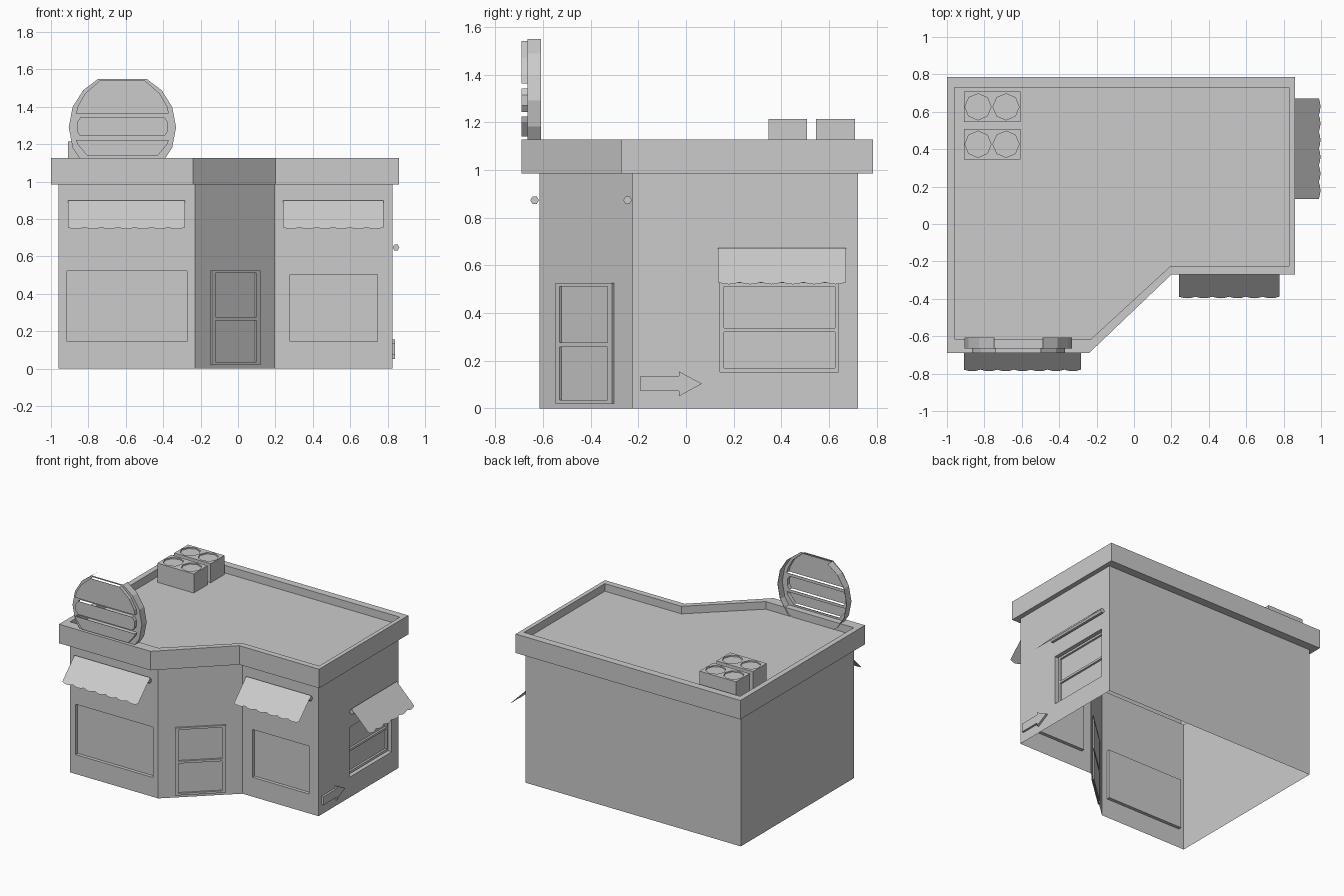
import bpy, bmesh
from math import sin, cos, pi, radians
from mathutils import Vector

if "Cube" in bpy.data.objects:
    bpy.data.objects.remove(bpy.data.objects["Cube"])


def loft(name, rings):
    """Closed solid through equal-length rings of 3D points, capped at both ends."""
    bm = bmesh.new()
    vs = [[bm.verts.new(p) for p in r] for r in rings]
    n = len(vs[0])
    for a, b in zip(vs, vs[1:]):
        for i in range(n):
            j = (i + 1) % n
            bm.faces.new((a[i], a[j], b[j], b[i]))
    bm.faces.new(vs[0][::-1])
    bm.faces.new(vs[-1])
    bmesh.ops.recalc_face_normals(bm, faces=bm.faces[:])
    return to_object(name, bm)


def to_object(name, bm):
    me = bpy.data.meshes.new(name)
    bm.to_mesh(me)
    bm.free()
    ob = bpy.data.objects.new(name, me)
    bpy.context.collection.objects.link(ob)
    return ob


def level(pts, z):
    return [(x, y, z) for x, y in pts]


def prism(name, pts, z0, z1):
    return loft(name, [level(pts, z0), level(pts, z1)])


# A wall is (origin, direction along it, outward normal)
def on_wall(wall, a, z, d):
    o, u, n = wall
    return o + u * a + n * d + Vector((0, 0, z))


def plate(name, wall, pts, d0, d1):
    return loft(name, [[on_wall(wall, a, z, d) for a, z in pts] for d in (d0, d1)])


def rect(a0, a1, z0, z1):
    return [(a0, z0), (a1, z0), (a1, z1), (a0, z1)]


def combine(ob, other, operation):
    mod = ob.modifiers.new("combine", 'BOOLEAN')
    mod.operation = operation
    mod.solver = 'EXACT'
    mod.object = other
    other.hide_render = True
    bpy.context.view_layer.update()
    dg = bpy.context.evaluated_depsgraph_get()
    me = bpy.data.meshes.new_from_object(ob.evaluated_get(dg))
    ob.modifiers.clear()
    ob.data = me
    bpy.data.objects.remove(other)


def open_side(ob, point, normal):
    """Remove the faces lying in a plane, leaving an open shell."""
    bm = bmesh.new()
    bm.from_mesh(ob.data)
    flat = [f for f in bm.faces if all(abs((v.co - point).dot(normal)) < 1e-4 for v in f.verts)]
    bmesh.ops.delete(bm, geom=flat, context='FACES')
    bm.to_mesh(ob.data)
    bm.free()


FRONT_L = (Vector((0, -0.615, 0)), Vector((1, 0, 0)), Vector((0, -1, 0)))
FRONT_R = (Vector((0, -0.225, 0)), Vector((1, 0, 0)), Vector((0, -1, 0)))
RIGHT = (Vector((0.825, 0, 0)), Vector((0, 1, 0)), Vector((1, 0, 0)))
A, B = Vector((-0.23, -0.615, 0)), Vector((0.195, -0.225, 0))
U = (B - A).normalized()
CORNER = ((A + B) / 2, U, Vector((U.y, -U.x, 0)))
ORIGIN, UP = Vector((0, 0, 0)), Vector((0, 0, 1))

# Building shell: cut-off corner, overhanging roof edge, raised rim, sunken roof
base = [(-0.96, 0.722), (-0.96, -0.615), (-0.23, -0.615), (0.195, -0.225), (0.825, -0.225), (0.825, 0.722)]
outer = [(-1, 0.785), (-1, -0.69), (-0.24, -0.69), (0.2, -0.27), (0.861, -0.27), (0.861, 0.785)]
inner = [(-0.96, 0.73), (-0.96, -0.615), (-0.23, -0.615), (0.195, -0.225), (0.83, -0.225), (0.83, 0.73)]
shop = loft("building", [level(base, 0), level(base, 0.985), level(outer, 0.985),
                         level(outer, 1.127), level(inner, 1.127), level(inner, 1.07)])

# Door frame standing out of the corner wall
combine(shop, plate("door_frame", CORNER, rect(-0.175, 0.175, 0.02, 0.525), -0.02, 0.012), 'UNION')

# Sunken windows and door panels
recesses = [
    (FRONT_L, rect(-0.915, -0.273, 0.145, 0.522), 0.025),
    (FRONT_R, rect(0.278, 0.745, 0.145, 0.503), 0.025),
    (RIGHT, rect(0.142, 0.64, 0.152, 0.525), 0.03),
    (RIGHT, rect(0.159, 0.626, 0.17, 0.32), 0.045),
    (RIGHT, rect(0.159, 0.626, 0.336, 0.51), 0.045),
    (CORNER, rect(-0.152, 0.148, 0.035, 0.258), 0.002),
    (CORNER, rect(-0.152, 0.148, 0.275, 0.51), 0.002),
]
for wall, pts, depth in recesses:
    combine(shop, plate("recess_cutter", wall, pts, -depth, 0.05), 'DIFFERENCE')
open_side(shop, ORIGIN, UP)


# Awnings: thin sloping sheets with scalloped edges, hung on rods
def awning(name, wall, a0, a1, top, scallops):
    bm = bmesh.new()
    steps = 4
    count = scallops * steps
    rows = []
    for i in range(count + 1):
        a = a0 + (a1 - a0) * i / count
        dip = 0.945 + 0.055 * sin(pi * (i % steps) / steps)
        rows.append([bm.verts.new(on_wall(wall, a, top - 0.152 * t, 0.02 + 0.152 * t))
                     for t in (0, dip)])
    for p, q in zip(rows, rows[1:]):
        bm.faces.new((p[0], p[1], q[1], q[0]))
    to_object(name, bm)
    ring = [(0.02 + 0.018 * cos(k * pi / 3), top - 0.025 + 0.018 * sin(k * pi / 3)) for k in range(6)]
    loft(name + "_rod", [[on_wall(wall, a, z, d) for d, z in ring] for a in (a0, a1)])


awning("left_awning", FRONT_L, -0.91, -0.283, 0.898, 7)
awning("right_awning", FRONT_R, 0.24, 0.777, 0.898, 6)
awning("side_awning", RIGHT, 0.135, 0.672, 0.672, 6)

# Raised arrow on the right wall
plate("arrow", RIGHT, [(-0.19, 0.073), (-0.03, 0.073), (-0.03, 0.05), (0.067, 0.103),
                       (-0.03, 0.155), (-0.03, 0.136), (-0.19, 0.136)], -0.001, 0.015)

# Round rooftop sign, flattened at the top, hollow behind, three raised plates
SIGN = (Vector((-0.618, -0.6, 1.29)), Vector((1, 0, 0)), Vector((0, -1, 0)))


def mirrored(half):
    """Mirror a right-hand outline, listed bottom to top, to the left."""
    return half + [(-a, z) for a, z in reversed(half)]


arc = [(0.287 * cos(radians(t)), 0.29 * sin(radians(t))) for t in (-45, -22, 0, 22, 43, 63)]
sign = plate("rooftop_sign", SIGN, mirrored([(0.17, -0.22)] + arc), 0.008, 0.065)
plates = [
    [(0.248, 0.073), (0.24, 0.11), (0.2, 0.18), (0.12, 0.25)],
    [(0.225, -0.047), (0.244, -0.02), (0.244, 0.025), (0.225, 0.052)],
    [(0.19, -0.15), (0.24, -0.09), (0.248, -0.067)],
]
for half in plates:
    combine(sign, plate("sign_plate", SIGN, mirrored(half), 0.05, 0.09), 'UNION')
    combine(sign, plate("sign_hollow", SIGN, mirrored([(a * 0.99, z) for a, z in half]), 0.0, 0.088), 'DIFFERENCE')
hollow = [(a * 0.99, z) for a, z in [(0.17, -0.22)] + arc]
combine(sign, plate("sign_hollow", SIGN, mirrored(hollow), 0.0, 0.062), 'DIFFERENCE')

# Two rooftop vent boxes with two shallow octagonal wells each
for n, (y0, y1) in enumerate(((0.345, 0.508), (0.545, 0.708))):
    box = prism(f"vent_box_{n + 1}", rect(-0.91, -0.608, y0, y1), 1.06, 1.213)
    for cx in (-0.834, -0.684):
        circle = [(cx + 0.07 * cos(k * pi / 4), (y0 + y1) / 2 + 0.07 * sin(k * pi / 4)) for k in range(8)]
        combine(box, prism("well_cutter", circle, 1.203, 1.25), 'DIFFERENCE')
